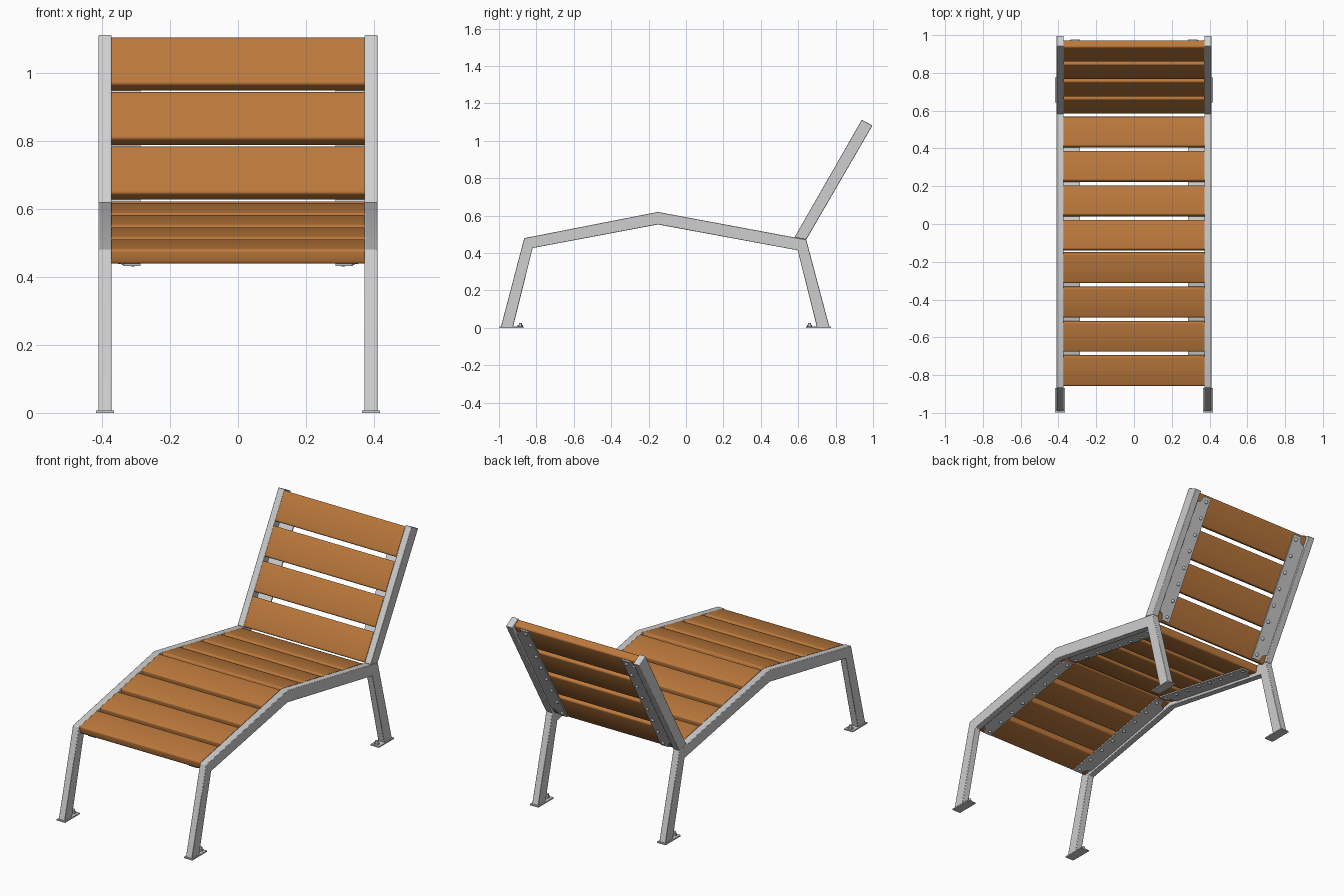
import bpy, bmesh
from math import atan2, pi
from mathutils import Matrix, Vector

if "Cube" in bpy.data.objects:
    bpy.data.objects.remove(bpy.data.objects["Cube"], do_unlink=True)


def material(name, color):
    m = bpy.data.materials.new(name)
    m.use_nodes = True
    m.diffuse_color = color
    m.node_tree.nodes["Principled BSDF"].inputs["Base Color"].default_value = color
    return m


METAL = material("light grey metal", (0.62, 0.62, 0.62, 1))
WOOD = material("warm wood", (0.50, 0.19, 0.045, 1))
INNER, OUTER = 0.372, 0.41      # side rails, measured from the middle
THICK = 0.045                   # slat thickness
WIDTH, PITCH = 0.161, 0.185     # slat width and spacing
made = []


def finish(name, bm, mat, mirror=False):
    bmesh.ops.recalc_face_normals(bm, faces=bm.faces)
    mesh = bpy.data.meshes.new(name)
    bm.to_mesh(mesh)
    bm.free()
    mesh.materials.append(mat)
    obj = bpy.data.objects.new(name, mesh)
    bpy.context.collection.objects.link(obj)
    if mirror:
        obj.modifiers.new("Mirror", 'MIRROR')
    made.append(obj)
    return obj


def extrude(bm, points, offset):
    """Add a prism from a flat outline."""
    face = bm.faces.new([bm.verts.new(p) for p in points])
    new = bmesh.ops.extrude_face_region(bm, geom=[face])["geom"]
    verts = [g for g in new if isinstance(g, bmesh.types.BMVert)]
    bmesh.ops.translate(bm, verts=verts, vec=offset)


def side_bar(name, outline):
    bm = bmesh.new()
    extrude(bm, [(INNER, y, z) for y, z in outline], (OUTER - INNER, 0, 0))
    obj = finish(name, bm, METAL, mirror=True)
    bevel = obj.modifiers.new("Bevel", 'BEVEL')
    bevel.width = 0.003
    bevel.segments = 2
    bevel.limit_method = 'ANGLE'
    bevel.angle_limit = 0.9


def slat(name, matrix, start):
    bm = bmesh.new()
    a, b = start, start + WIDTH
    extrude(bm, [(-INNER, a, 0), (-INNER, b, 0), (-INNER, b, -THICK),
                 (-INNER, a, -THICK)], (2 * INNER, 0, 0))
    long_edges = [e for e in bm.edges
                  if abs(e.verts[0].co.x - e.verts[1].co.x) > INNER]
    bmesh.ops.bevel(bm, geom=long_edges, offset=0.009, segments=3,
                    profile=0.5, affect='EDGES')
    bm.transform(matrix)
    finish(name, bm, WOOD)


def panel(name, start, end, first):
    """Four slats with bolted support strips along one straight section."""
    (y0, z0), (y1, z1) = start, end
    matrix = (Matrix.Translation((0, y0, z0))
              @ Matrix.Rotation(atan2(z1 - z0, y1 - y0), 4, 'X'))
    for i in range(4):
        slat(f"{name}_slat_{i + 1}", matrix, first + i * PITCH)

    # Support strip with its corners notched beside the rail
    a, b = first + 0.01, first + 3 * PITCH + WIDTH - 0.01
    outline = [(0.287, a), (0.335, a), (0.345, a + 0.03), (INNER, a + 0.045),
               (INNER, b - 0.045), (0.345, b - 0.03), (0.335, b), (0.287, b)]
    bm = bmesh.new()
    extrude(bm, [(x, s, -THICK) for x, s in outline], (0, 0, -0.007))
    bm.transform(matrix)
    finish(name + "_support_strips", bm, METAL, mirror=True)

    # Domed bolt heads, two per slat
    bm = bmesh.new()
    for i in range(4):
        for t in (0.035, WIDTH - 0.035):
            place = Matrix.Translation((0.31, first + i * PITCH + t, -THICK - 0.006))
            bmesh.ops.create_uvsphere(bm, u_segments=12, v_segments=6, radius=0.01,
                                      matrix=place @ Matrix.Diagonal((1, 1, 0.8, 1)))
    bm.transform(matrix)
    finish(name + "_bolts", bm, METAL, mirror=True)


def foot(name, y0, y1, bolt_y):
    bm = bmesh.new()
    mid = (INNER + OUTER) / 2
    extrude(bm, [(mid - 0.026, y0, 0), (mid + 0.026, y0, 0),
                 (mid + 0.026, y1, 0), (mid - 0.026, y1, 0)], (0, 0, 0.007))
    for sides, radius, height in ((6, 0.014, 0.015), (12, 0.008, 0.027)):
        bmesh.ops.create_cone(bm, cap_ends=True, segments=sides, radius1=radius,
                              radius2=radius, depth=height,
                              matrix=Matrix.Translation((mid, bolt_y, height / 2)))
    finish(name, bm, METAL, mirror=True)


# Side frames: front leg, arched rail and rear leg in one mitred outline
KNEE, PEAK, HIP = (-0.865, 0.48), (-0.15, 0.62), (0.643, 0.472)
side_bar("side_frame", [(-0.99, 0.004), KNEE, PEAK, HIP, (0.767, 0.004),
                        (0.70, 0.004), (0.597, 0.415), (-0.15, 0.553),
                        (-0.82, 0.427), (-0.925, 0.004)])
side_bar("backrest_post", [(0.58, 0.484), (0.94, 1.113), (0.997, 1.082), HIP])

# Wooden surfaces
panel("leg_rest", KNEE, PEAK, 0.006)
panel("seat", PEAK, HIP, 0.016)
panel("backrest", (0.58, 0.484), (0.94, 1.113), 0.002)

# Anchored feet
foot("front_foot", -0.997, -0.868, -0.886)
foot("rear_foot", 0.642, 0.775, 0.66)

# Smooth the rounded edges only
bpy.ops.object.select_all(action='DESELECT')
for obj in made:
    obj.select_set(True)
bpy.context.view_layer.objects.active = made[0]
bpy.ops.object.shade_smooth_by_angle(angle=pi / 5)
